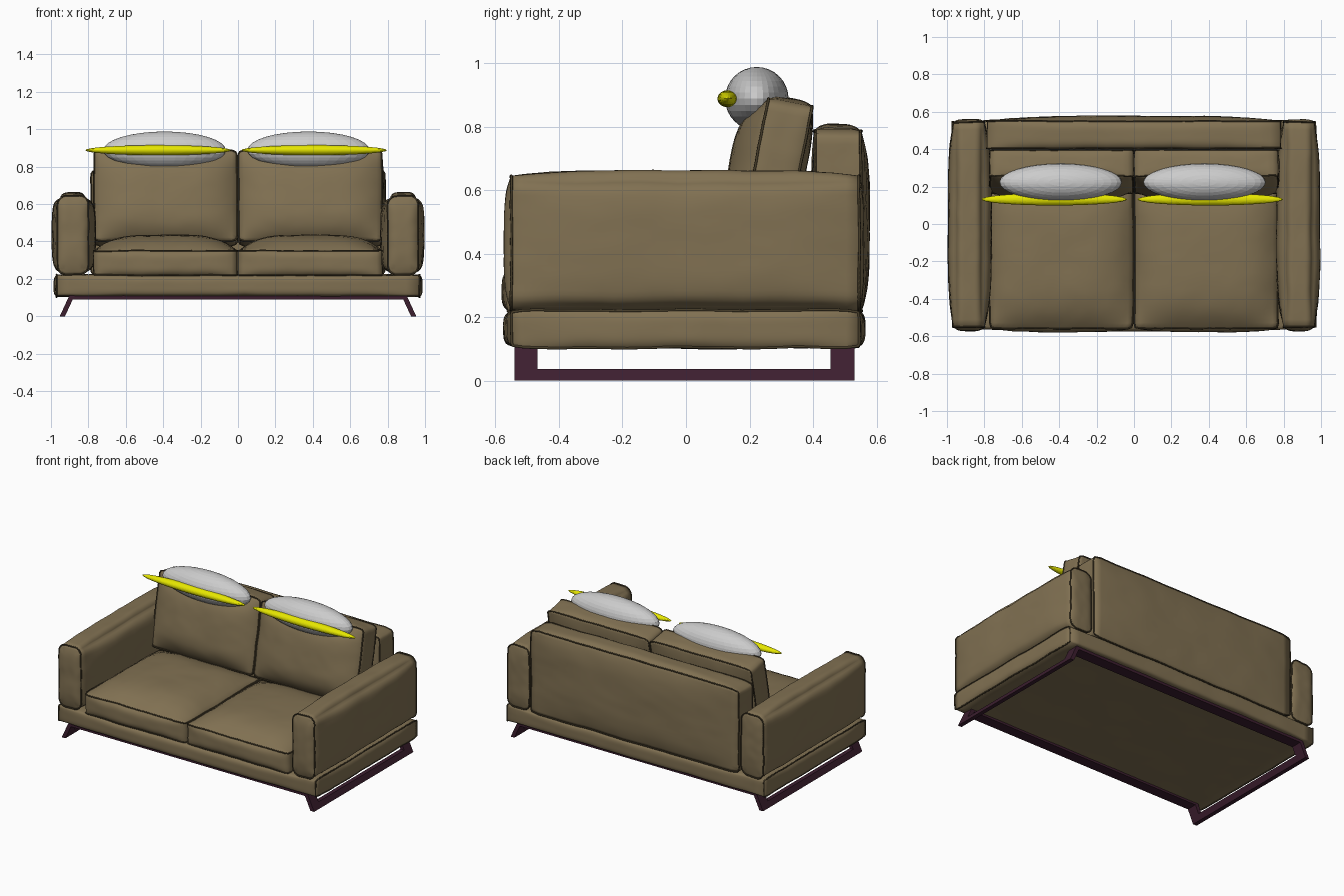
import bpy, bmesh, math
from mathutils import Vector, Matrix, noise

if "Cube" in bpy.data.objects:
    bpy.data.objects.remove(bpy.data.objects["Cube"])


def material(name, rgb):
    m = bpy.data.materials.new(name)
    m.diffuse_color = (*rgb, 1)
    m.use_nodes = True
    m.node_tree.nodes["Principled BSDF"].inputs["Base Color"].default_value = m.diffuse_color
    return m


FABRIC = material("fabric", (0.22, 0.165, 0.085))
SEAM = material("seam", (0.06, 0.045, 0.022))
WOOD = material("dark_wood", (0.045, 0.013, 0.028))
YELLOW = material("yellow", (0.8, 0.8, 0.0))


def cushion(name, lo, hi, panel, radius, bulge, tilt=0, cuts=26):
    """Padded box: panel = axis of the two seamed faces, radius rounds their
    corners, bulge = outward padding for (-x, +x, -y, +y, -z, +z)."""
    lo, hi = Vector(lo), Vector(hi)
    mid, half = (lo + hi) / 2, (hi - lo) / 2
    a, b = [i for i in range(3) if i != panel]

    def shape(u):
        p = Vector(u[i] * half[i] for i in range(3))
        ca = max(-half[a] + radius, min(half[a] - radius, p[a]))
        cb = max(-half[b] + radius, min(half[b] - radius, p[b]))
        d = Vector((p[a] - ca, p[b] - cb))
        if abs(d[0]) > 1e-6 and abs(d[1]) > 1e-6:
            d *= max(abs(d[0]), abs(d[1])) / d.length
            p[a], p[b] = ca + d[0], cb + d[1]
        for k in range(3):
            i, j = [n for n in range(3) if n != k]
            w = (1 - u[i] ** 4) * (1 - u[j] ** 4)
            p[k] += u[k] * w * bulge[2 * k + (u[k] > 0)]
        q = p + mid
        return p + noise.noise_vector(q * 6) * 0.004 + noise.noise_vector(q * 17) * 0.0018

    bm = bmesh.new()
    bmesh.ops.create_cube(bm, size=2)
    bmesh.ops.subdivide_edges(bm, edges=bm.edges[:], cuts=cuts, use_grid_fill=True)
    for v in bm.verts:
        v.co = shape(v.co.copy())
    me = bpy.data.meshes.new(name)
    bm.to_mesh(me)
    bm.free()
    me.materials.append(FABRIC)
    me.polygons.foreach_set("use_smooth", [True] * len(me.polygons))
    ob = bpy.data.objects.new(name, me)
    place = Matrix.Translation(mid) @ Matrix.Rotation(tilt, 4, 'X')
    ob.matrix_world = place
    bpy.context.collection.objects.link(ob)

    # piping round both seamed panels
    cu = bpy.data.curves.new(name + "_piping", 'CURVE')
    cu.dimensions = '3D'
    cu.bevel_depth, cu.bevel_resolution = 0.0045, 1
    n = cuts + 1
    steps = [-1 + 2 * i / n for i in range(n)]
    ring = ([(t, -1) for t in steps] + [(1, t) for t in steps]
            + [(-t, 1) for t in steps] + [(-1, -t) for t in steps])
    for side in (-1, 1):
        sp = cu.splines.new('POLY')
        sp.points.add(len(ring) - 1)
        sp.use_cyclic_u = True
        for pt, (s, t) in zip(sp.points, ring):
            u = Vector((0, 0, 0))
            u[panel], u[a], u[b] = side, s, t
            pt.co = (*shape(u), 1)
    cu.materials.append(SEAM)
    pipe = bpy.data.objects.new(name + "_piping", cu)
    pipe.matrix_world = place
    bpy.context.collection.objects.link(pipe)


def prism(name, outline, y0, y1):
    """Extrude an x-z outline from y0 to y1."""
    bm = bmesh.new()
    f = bm.faces.new([bm.verts.new((x, y0, z)) for x, z in outline])
    ext = bmesh.ops.extrude_face_region(bm, geom=[f])
    vs = [g for g in ext["geom"] if isinstance(g, bmesh.types.BMVert)]
    bmesh.ops.translate(bm, verts=vs, vec=(0, y1 - y0, 0))
    bmesh.ops.recalc_face_normals(bm, faces=bm.faces[:])
    me = bpy.data.meshes.new(name)
    bm.to_mesh(me)
    bm.free()
    me.materials.append(WOOD)
    bpy.context.collection.objects.link(bpy.data.objects.new(name, me))


def ellipsoid(name, centre, radii, mat=None):
    bpy.ops.mesh.primitive_uv_sphere_add(segments=32, ring_count=16, radius=1, location=centre)
    ob = bpy.context.object
    ob.name, ob.scale = name, radii
    if mat:
        ob.data.materials.append(mat)


# upholstered base and backrest
cushion("base", (-0.97, -0.55, 0.105), (0.97, 0.545, 0.222), 0, 0.015,
        (0.015, 0.015, 0.025, 0.018, 0, 0.004))
cushion("backrest", (-0.785, 0.405, 0.22), (0.785, 0.55, 0.785), 1, 0.03,
        (0, 0, 0.01, 0.028, 0, 0.022))

for s, side in ((-1, "left"), (1, "right")):
    # arm
    x0, x1 = sorted((s * 0.8, s * 0.965))
    out, inn = 0.03, 0.04
    cushion(side + "_arm", (x0, -0.55, 0.222), (x1, 0.545, 0.645), 1, 0.05,
            (out if s < 0 else inn, inn if s < 0 else out, 0.024, 0.015, 0, 0.018))
    # seat and back cushions
    x0, x1 = sorted((s * 0.004, s * 0.77))
    cushion(side + "_seat", (x0, -0.558, 0.22), (x1, 0.25, 0.35), 2, 0.02,
            (0.005, 0.005, 0.02, 0, 0, 0.085))
    cushion(side + "_back_cushion", (x0, 0.21, 0.385), (x1, 0.35, 0.88), 1, 0.025,
            (0.004, 0.01, 0.08, 0.02, 0, 0.014), tilt=math.radians(-11))
    # splayed sled leg: two posts and a floor rail
    def lean(za, zb):
        x = lambda z: s * (0.953 - 0.46 * z)
        return [(x(za), za), (x(zb), zb), (x(zb) - s * 0.028, zb), (x(za) - s * 0.028, za)]
    prism(side + "_front_leg", lean(0, 0.108), -0.54, -0.468)
    prism(side + "_rear_leg", lean(0, 0.108), 0.455, 0.53)
    prism(side + "_floor_rail", lean(0, 0.037), -0.468, 0.455)

# cross rails under the base
bar = [(-0.9, 0.09), (0.9, 0.09), (0.9, 0.11), (-0.9, 0.11)]
prism("front_rail", bar, -0.54, -0.468)
prism("rear_rail", bar, 0.455, 0.53)

# pillows along the top, each with a slim yellow roll in front
for cx, rx, side in ((-0.392, -0.427, "left"), (0.377, 0.407, "right")):
    ellipsoid(side + "_pillow", (cx, 0.223, 0.888), (0.327, 0.1, 0.1))
    ellipsoid(side + "_roll", (rx, 0.132, 0.888), (0.389, 0.033, 0.027), YELLOW)
